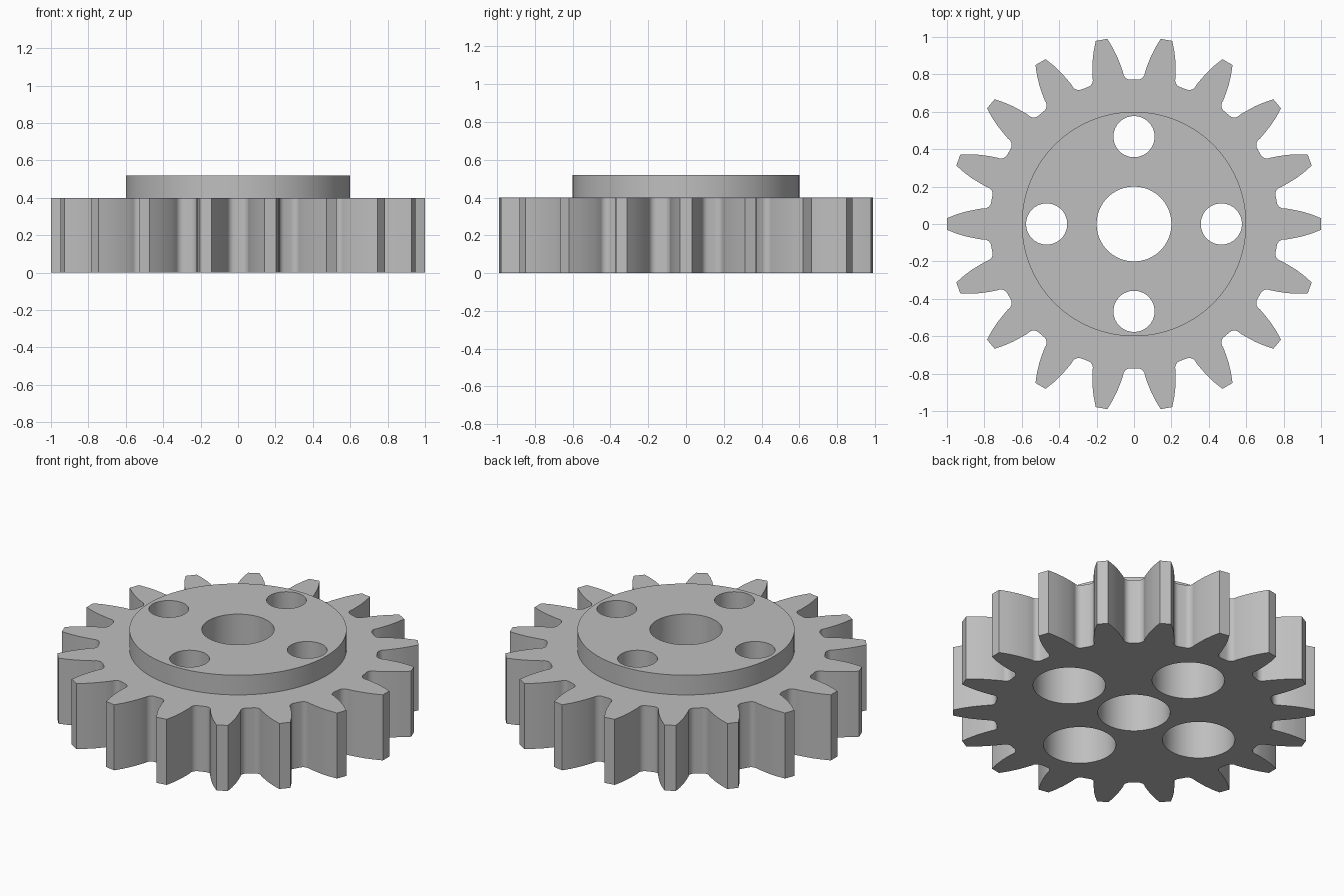
import bpy
import bmesh
from math import sin, cos, radians, pi
from mathutils import Vector, Matrix

cube = bpy.data.objects.get("Cube")
if cube:
    bpy.data.objects.remove(cube, do_unlink=True)

TEETH = 18
PITCH = 2 * pi / TEETH
GEAR_TOP, HUB_TOP = 0.4, 0.52

steel = bpy.data.materials.new("plain grey")
steel.use_nodes = True
grey = (0.52, 0.52, 0.52, 1)
steel.diffuse_color = grey
steel.node_tree.nodes["Principled BSDF"].inputs["Base Color"].default_value = grey


def add_object(name, bm):
    bmesh.ops.recalc_face_normals(bm, faces=bm.faces)
    mesh = bpy.data.meshes.new(name)
    bm.to_mesh(mesh)
    bm.free()
    mesh.materials.append(steel)
    obj = bpy.data.objects.new(name, mesh)
    bpy.context.collection.objects.link(obj)
    return obj


def cylinder(name, radius, bottom, top, centres=((0, 0),), sides=96):
    bm = bmesh.new()
    for x, y in centres:
        bmesh.ops.create_cone(
            bm, cap_ends=True, segments=sides, radius1=radius, radius2=radius,
            depth=top - bottom,
            matrix=Matrix.Translation((x, y, (bottom + top) / 2)))
    return add_object(name, bm)


def combine(target, other, operation):
    mod = target.modifiers.new(other.name, "BOOLEAN")
    mod.operation = operation
    mod.solver = "EXACT"
    mod.object = other
    bpy.context.view_layer.objects.active = target
    bpy.ops.object.modifier_apply(modifier=mod.name)
    bpy.data.objects.remove(other, do_unlink=True)


# One half tooth: curved flank, then the rounded root up to the valley centre
half = []
for radius, angle in ((1, 1.8), (0.95, 3.1), (0.9, 4.25), (0.85, 5.2)):
    a = radians(angle)
    half.append(Vector((radius * cos(a), radius * sin(a))))
for i in range(8):
    t = i / 7 * pi / 2
    across, out = 0.02 + 0.038 * cos(t), 0.81 - 0.038 * sin(t)
    a = PITCH / 2
    half.append(Vector((out * cos(a) + across * sin(a),
                        out * sin(a) - across * cos(a))))
tooth = [Vector((p.x, -p.y)) for p in reversed(half)] + half

# Toothed wheel
bm = bmesh.new()
outline = []
for k in range(TEETH):
    turn = Matrix.Rotation(k * PITCH, 2)
    outline += [bm.verts.new((turn @ p).to_3d()) for p in tooth]
face = bm.faces.new(outline)
raised = bmesh.ops.extrude_face_region(bm, geom=[face])
bmesh.ops.translate(bm, vec=(0, 0, GEAR_TOP),
                    verts=[v for v in raised["geom"] if isinstance(v, bmesh.types.BMVert)])
gear = add_object("gear_wheel", bm)

# Raised hub, axle bore, bolt holes and wider recesses underneath
spots = [(0.467 * cos(k * pi / 2), 0.467 * sin(k * pi / 2)) for k in range(4)]
combine(gear, cylinder("hub", 0.6, 0.2, HUB_TOP, sides=128), "UNION")
combine(gear, cylinder("axle_bore", 0.2, -0.1, 0.7), "DIFFERENCE")
combine(gear, cylinder("bolt_holes", 0.11, -0.1, 0.7, spots, 64), "DIFFERENCE")
combine(gear, cylinder("bolt_recesses", 0.2, -0.1, 0.3, spots, 64), "DIFFERENCE")

# Smooth the round walls, keep the rims sharp
bpy.ops.object.select_all(action="DESELECT")
gear.select_set(True)
bpy.context.view_layer.objects.active = gear
bpy.ops.object.shade_smooth_by_angle(angle=radians(25))
